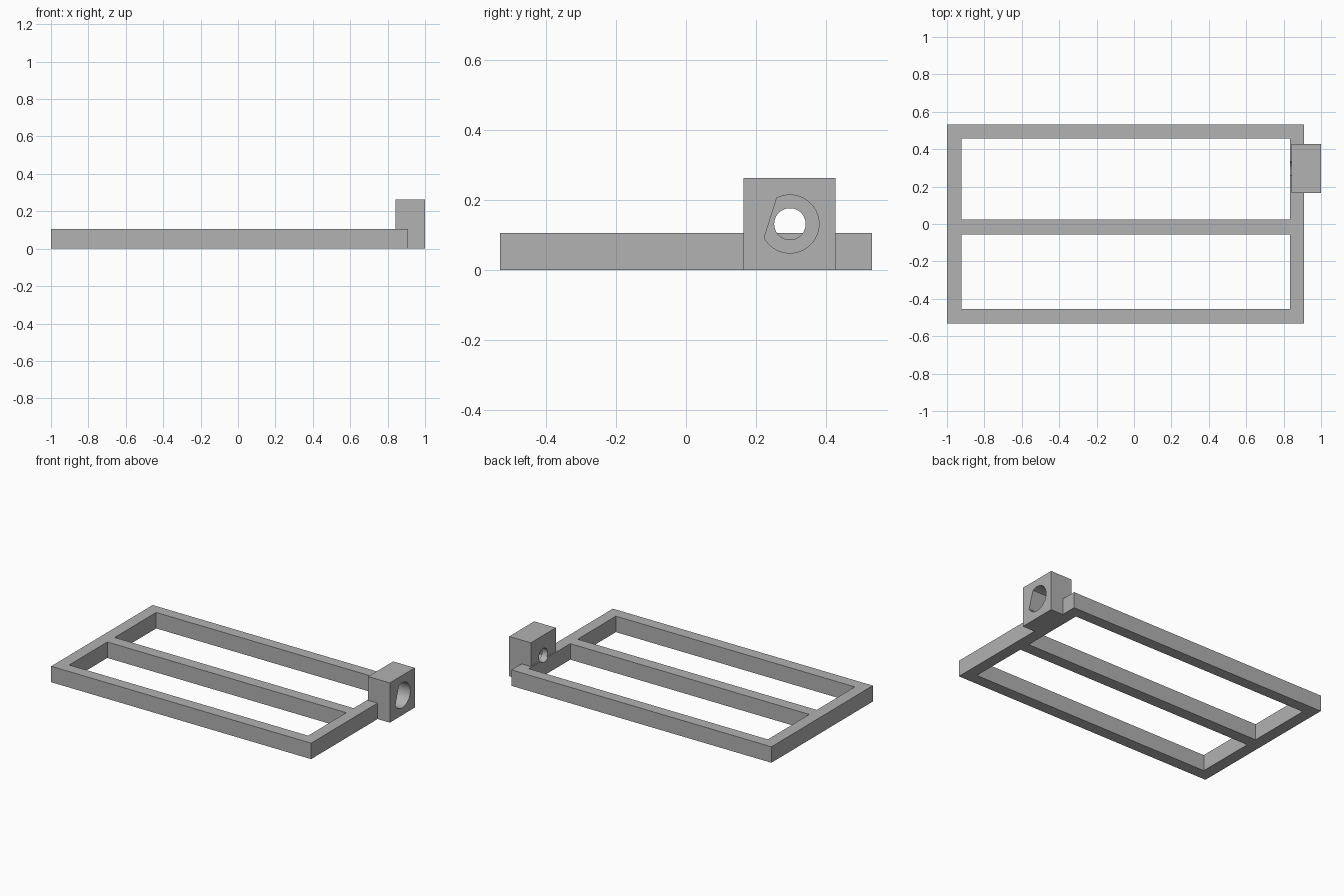
import bpy, bmesh, math

cube = bpy.data.objects.get("Cube")
if cube:
    bpy.data.objects.remove(cube, do_unlink=True)

grey = bpy.data.materials.new("plain_grey")
grey.use_nodes = True
colour = (0.445, 0.445, 0.445, 1)
grey.diffuse_color = colour
grey.node_tree.nodes["Principled BSDF"].inputs["Base Color"].default_value = colour


def prism(name, outline, start, end, helper=False):
    """Extrude a (y, z) outline along x."""
    bm = bmesh.new()
    face = bm.faces.new([bm.verts.new((start, y, z)) for y, z in outline])
    new = bmesh.ops.extrude_face_region(bm, geom=[face])["geom"]
    moved = [v for v in new if isinstance(v, bmesh.types.BMVert)]
    bmesh.ops.translate(bm, verts=moved, vec=(end - start, 0, 0))
    bmesh.ops.recalc_face_normals(bm, faces=bm.faces)
    mesh = bpy.data.meshes.new(name)
    bm.to_mesh(mesh)
    bm.free()
    mesh.materials.append(grey)
    obj = bpy.data.objects.new(name, mesh)
    bpy.context.collection.objects.link(obj)
    obj.hide_render = helper
    return obj


def box(name, x, y, z, helper=False):
    outline = [(y[0], z[0]), (y[1], z[0]), (y[1], z[1]), (y[0], z[1])]
    return prism(name, outline, x[0], x[1], helper)


def arc(radius, first, last, count):
    angles = [math.radians(first + (last - first) * i / count) for i in range(count + 1)]
    return [(0.297 + radius * math.cos(a), 0.132 + radius * math.sin(a)) for a in angles]


def combine(target, tool, operation):
    mod = target.modifiers.new(tool.name, "BOOLEAN")
    mod.operation = operation
    mod.solver = "EXACT"
    mod.object = tool
    bpy.ops.object.select_all(action="DESELECT")
    bpy.context.view_layer.objects.active = target
    target.select_set(True)
    bpy.ops.object.modifier_apply(modifier=mod.name)
    bpy.data.objects.remove(tool, do_unlink=True)


# Flat rectangular frame with two openings either side of the middle bar
frame = box("frame_with_socket", (-1, 0.91), (-0.532, 0.532), (0, 0.106))
for name, span in (("front_opening", (-0.455, -0.055)), ("back_opening", (0.023, 0.458))):
    combine(frame, box(name, (-0.922, 0.834), span, (-0.1, 0.3), True), "DIFFERENCE")

# Socket block standing over the right-hand end bar
block = box("socket_block", (0.841, 1), (0.165, 0.427), (0, 0.264))
combine(frame, block, "UNION")

# D-shaped socket from the outer face, then a round hole right through
socket = prism("socket_bore", arc(0.083, -152, 117, 48), 0.88, 1.1, True)
combine(frame, socket, "DIFFERENCE")
hole = prism("through_hole", arc(0.045, 0, 352.5, 47), 0.7, 1.1, True)
combine(frame, hole, "DIFFERENCE")

bpy.ops.object.shade_smooth_by_angle(angle=math.radians(30))
